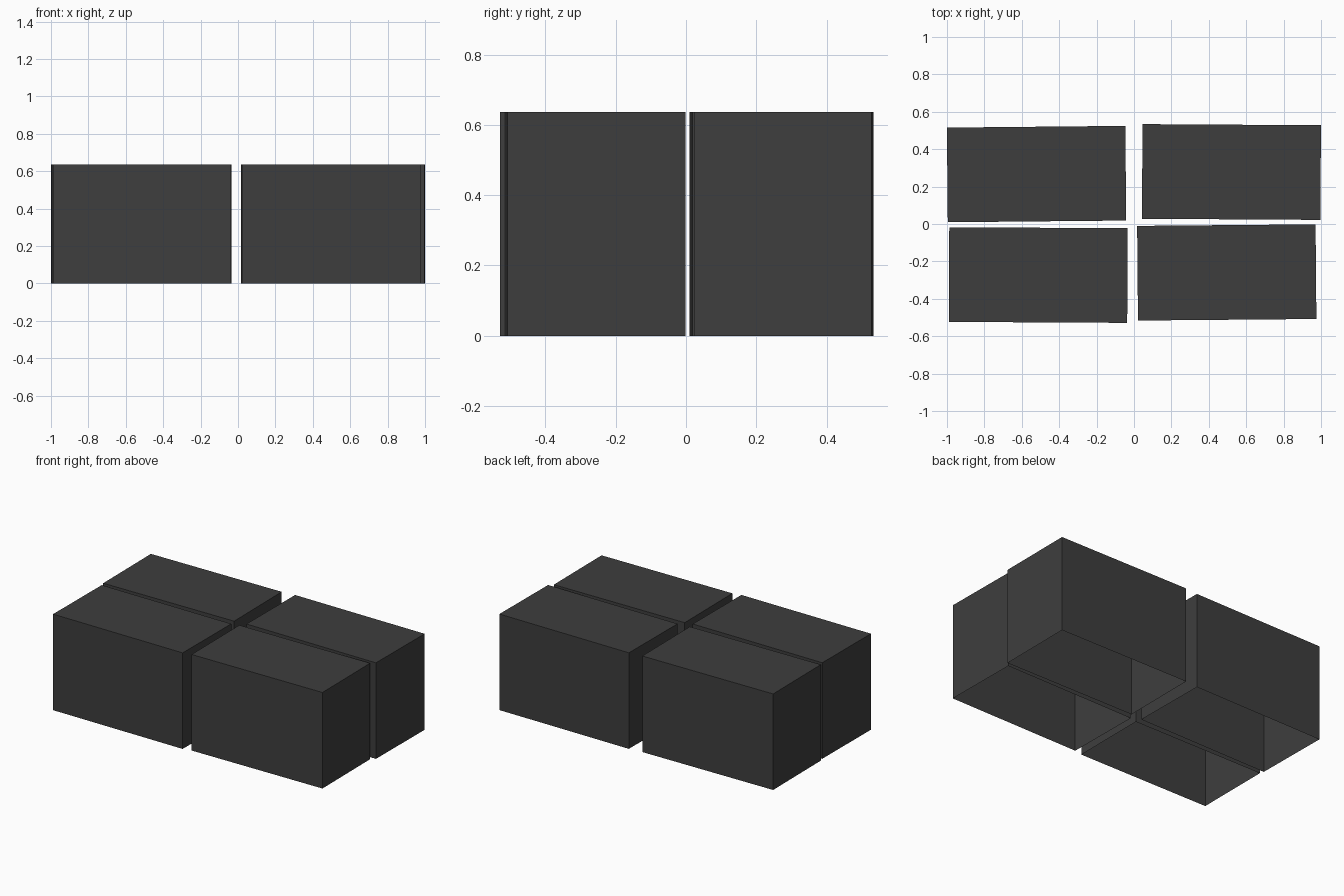
import bpy
import bmesh
import math
from mathutils import Matrix, Vector

cube = bpy.data.objects.get("Cube")
if cube:
    bpy.data.objects.remove(cube, do_unlink=True)

SIZE = Vector((0.954, 0.506, 0.637))

# Single dark grey for every block
grey = bpy.data.materials.new("dark grey")
grey.use_nodes = True
grey.diffuse_color = (0.048, 0.048, 0.048, 1)
grey.node_tree.nodes["Principled BSDF"].inputs["Base Color"].default_value = grey.diffuse_color


def open_block(name, x, y, degrees):
    """Box shell with no underside, turned slightly about z."""
    bm = bmesh.new()
    bmesh.ops.create_cube(bm, size=1, matrix=Matrix.Diagonal(SIZE.to_4d()))
    underside = [f for f in bm.faces if f.normal.z < -0.5]
    bmesh.ops.delete(bm, geom=underside, context='FACES_ONLY')
    mesh = bpy.data.meshes.new(name)
    bm.to_mesh(mesh)
    bm.free()
    mesh.materials.append(grey)
    block = bpy.data.objects.new(name, mesh)
    block.location = (x, y, SIZE.z / 2)
    block.rotation_euler.z = math.radians(degrees)
    bpy.context.collection.objects.link(block)


# Four loosely aligned blocks
open_block("front_right_block", -0.512, -0.273, -0.3)
open_block("front_left_block", 0.496, -0.259, 0.5)
open_block("back_right_block", -0.521, 0.267, 0.55)
open_block("back_left_block", 0.521, 0.278, -0.35)
